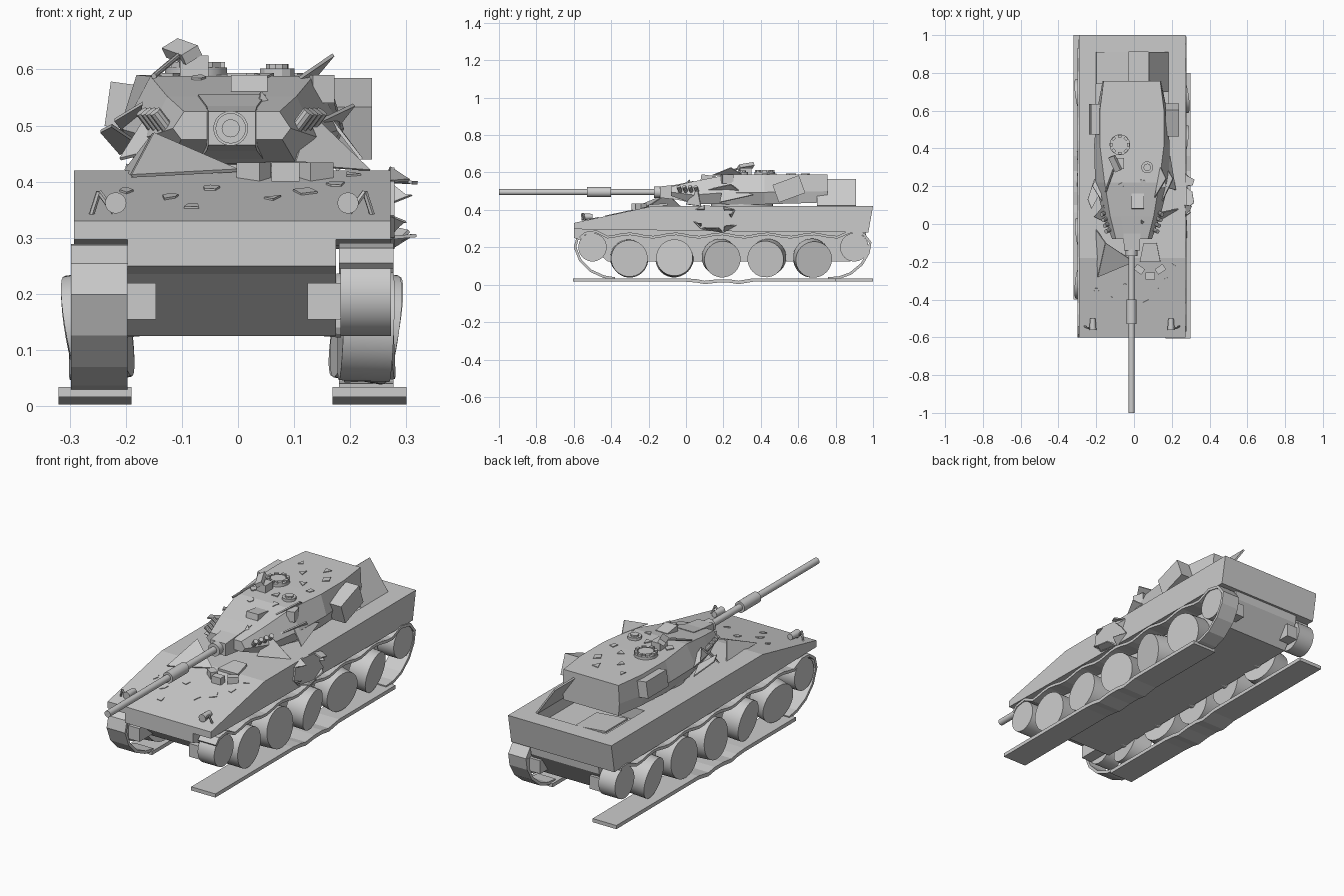
import bpy, math, random
from mathutils import Vector, Euler

if "Cube" in bpy.data.objects:
    bpy.data.objects.remove(bpy.data.objects["Cube"])
random.seed(4)
XC = -0.011
ROUND = []

def mesh(name, verts, faces):
    m = bpy.data.meshes.new(name)
    m.from_pydata([tuple(v) for v in verts], [], faces)
    m.validate()
    o = bpy.data.objects.new(name, m)
    bpy.context.collection.objects.link(o)
    return o

def loft(name, rings):
    n = len(rings[0])
    v = [p for r in rings for p in r]
    f = [tuple(range(n))[::-1], tuple(range(len(v) - n, len(v)))]
    for k in range(len(rings) - 1):
        for i in range(n):
            j = (i + 1) % n
            f.append((k*n + i, k*n + j, k*n + n + j, k*n + n + i))
    return mesh(name, v, f)

def prism(name, yz, x0, x1):
    return loft(name, [[(x, y, z) for y, z in yz] for x in (x0, x1)])

def box(name, c, s, rot=(0, 0, 0)):
    e = Euler([math.radians(a) for a in rot])
    def pt(x, y, z):
        v = Vector((x*s[0]/2, y*s[1]/2, z*s[2]/2))
        v.rotate(e)
        return v + Vector(c)
    return loft(name, [[pt(-1, -1, z), pt(1, -1, z), pt(1, 1, z), pt(-1, 1, z)] for z in (-1, 1)])

def rod(name, p0, p1, r, n=24, r1=None):
    p0, p1 = Vector(p0), Vector(p1)
    d = (p1 - p0).normalized()
    u = d.orthogonal().normalized()
    w = d.cross(u)
    rings = [[p + (u*math.cos(2*math.pi*i/n) + w*math.sin(2*math.pi*i/n))*q for i in range(n)]
             for p, q in ((p0, r), (p1, r1 or r))]
    o = loft(name, rings)
    if n > 12:
        ROUND.append(o)
    return o

def plate(name, pts, t=0.006):
    pts = [Vector(p) for p in pts]
    n = (pts[1] - pts[0]).cross(pts[2] - pts[0]).normalized()*t/2
    return loft(name, [[p - n for p in pts], [p + n for p in pts]])

def ribbon(name, path, x0, x1, t):
    P = [Vector(p) for p in path]
    a, b = [], []
    for i, p in enumerate(P):
        d = (P[min(i + 1, len(P) - 1)] - P[max(i - 1, 0)]).normalized()
        n = Vector((-d.y, d.x))*t/2
        a.append(p + n)
        b.append(p - n)
    return loft(name, [[(x0, *l), (x1, *l), (x1, *r), (x0, *r)] for l, r in zip(a, b)])

# Upper hull with the open engine bay cut into the rear deck
hull = prism("upper_hull", [(-.6, .297), (-.6, .33), (-.18, .42), (1, .42), (.975, .28), (.3, .285)], -.292, .272)
cutter = box("bay_cutter", (-.01, .76, .43), (.38, .3, .14))
cutter.hide_render = True
mod = hull.modifiers.new("bay", 'BOOLEAN')
mod.operation, mod.solver, mod.object = 'DIFFERENCE', 'EXACT', cutter
bpy.context.view_layer.objects.active = hull
bpy.ops.object.modifier_apply(modifier="bay")
bpy.data.objects.remove(cutter)
plate("open_engine_cover", [(.18, .7, .42), (.18, .91, .42), (.08, .91, .563), (.08, .7, .563)], .008)
plate("loose_engine_cover", [(-.2, .74, .428), (-.03, .74, .412), (-.03, .91, .412), (-.2, .91, .428)], .008)
prism("lower_hull", [(-.6, .3), (-.6, .25), (-.55, .235), (-.42, .125), (.88, .125), (.96, .24), (.965, .3)], -.197, .175)

# Running gear
ROAD = [-.305, -.06, .188, .432, .677]
TILT = {1: [(2, 3), (-4, -2), (8, 9), (7, -9), (10, 9)], -1: [(-10, -8), (-8, 8), (3, 2), (2, -3), (-9, 9)]}
def wheel(name, side, y, z, r, lean=0, toe=0):
    d = Vector((.045, 0, 0))
    d.rotate(Euler((0, math.radians(lean), math.radians(toe))))
    c = Vector((XC + side*.239, y, z))
    rod(name, c - d, c + d, r, 28)
for s in (1, -1):
    for y, (l, t) in zip(ROAD, TILT[s]):
        wheel("road_wheel", s, y, .142, .098, l, t)
    wheel("front_idler", s, -.5, .2, .076)
    wheel("drive_sprocket", s, .9, .2, .076)
    for y in (-.5, .9):
        box("final_drive", (XC + s*.17, y, .187), (.07, .12, .065))
    for y in ROAD:
        rod("axle", (XC + s*.15, y, .15), (XC + s*.24, y, .142), .025, 12)

# Broken tracks: top runs with a wrap at one end, and flat strips on the ground
top = [(-.42 + i*.041, .263 + .009*math.cos(2*math.pi*(-.115 + i*.041)/.245)) for i in range(31)]
front = [(-.38, .033), (-.44, .043), (-.51, .075), (-.565, .13), (-.593, .2), (-.58, .25), (-.54, .28), (-.48, .282)]
rear = [(.88, .284), (.95, .27), (.985, .225), (.975, .17), (.94, .11), (.88, .06), (.82, .038), (.76, .033)]
ribbon("left_track_loop", front + top + [(.88, .282), (.93, .278)], -.298, -.197, .014)
ribbon("right_track_loop", [(-.565, .25), (-.54, .275), (-.48, .284)] + top + rear, .18, .277, .014)
dip = [(.0, .025), (.06, .02), (.1, .012), (.17, .02), (.23, .02), (.28, .012), (.36, .025)]
ribbon("left_track_strip", [(-.4, .025)] + dip + [(1, .025)], -.32, -.19, .018)
ribbon("right_track_strip", [(-.605, .025)] + dip + [(.8, .025)], .168, .3, .018)

# Turret shell lofted along its length: y, bottom z, top z, half widths bottom/mid/top
rings = []
for y, zb, zt, b, m, t in [(-.08, .475, .525, .09, .105, .085), (.04, .432, .552, .115, .15, .115),
                           (.22, .43, .588, .16, .195, .145), (.42, .43, .59, .17, .2, .17),
                           (.6, .435, .59, .165, .185, .17), (.757, .44, .59, .15, .155, .15)]:
    zm = zb + (zt - zb)*.4
    rings.append([(XC + x, y, z) for x, z in ((-b, zb), (b, zb), (m, zm), (t, zt), (-t, zt), (-m, zm))])
loft("turret", rings)
rod("turret_ring", (XC, .3, .41), (XC, .3, .44), .165, 32)
loft("mantlet", [[(XC + x*w, y, .495 + z*h) for x, z in ((-1, -1), (1, -1), (1, 1), (-1, 1))]
                 for y, w, h in ((-.14, .042, .03), (-.05, .045, .04), (.04, .06, .06))])
box("right_stowage_bin", (.203, .55, .512), (.072, .15, .1), (20, 0, 0))
box("left_stowage_bin", (-.205, .555, .535), (.055, .16, .08), (0, 8, 0))

# Gun
GX = XC - .002
rod("gun_barrel", (GX, -1, .495), (GX, -.1, .495), .016)
rod("bore_evacuator", (GX, -.53, .495), (GX, -.4, .495), .027)
rod("gun_collar", (GX, -.17, .495), (GX, -.1, .495), .031)

# Smoke launchers
for s in (1, -1):
    for i in range(4):
        y = -.025 + i*.03
        x = XC + s*(.107 + i*.008)
        rod("smoke_launcher", (x, y, .485), (x + s*.03, y - .015, .525), .011, 10)
    box("launcher_bracket", (XC + s*.115, .03, .49), (.03, .12, .014), (0, 0, -s*15))

# Cupola, machine gun, hatch and sights
rod("cupola", (-.075, .42, .585), (-.075, .42, .603), .055, 16)
rod("cupola_hatch", (-.075, .42, .6), (-.075, .42, .61), .036, 12)
for i in range(8):
    a = i*math.pi/4
    box("periscope", (-.075 + .045*math.cos(a), .42 + .045*math.sin(a), .607), (.014, .02, .012), (0, 0, 45*i))
rod("loader_hatch", (.07, .3, .585), (.07, .3, .602), .032, 12)
rod("loader_hatch_cap", (.07, .3, .6), (.07, .3, .61), .02, 10)
box("machine_gun_mount", (-.078, .32, .605), (.05, .06, .04))
box("machine_gun", (-.1, .32, .632), (.035, .085, .02), (10, -30, 20))
rod("machine_gun_barrel", (-.1, .31, .63), (-.15, .17, .588), .005, 8)
box("gunner_sight", (.02, .12, .57), (.065, .08, .03), (-8, 0, 0))
box("roof_box", (.145, .22, .565), (.04, .06, .05), (0, 0, 15))

# Headlights with guards
for s in (1, -1):
    x = XC + s*.207
    rod("headlight", (x, -.56, .362), (x, -.5, .365), .019, 16, .014)
    rod("headlight_guard", (x + s*.045, -.54, .335), (x + s*.03, -.55, .382), .005, 6)
    rod("headlight_guard", (x + s*.03, -.55, .382), (x + s*.003, -.55, .345), .005, 6)

# Driver hatch periscopes
for x, y, a in ((.028, -.24, -35), (.085, -.275, 0), (.14, -.24, 35)):
    box("driver_periscope", (x, y, .417), (.05, .035, .034), (0, 0, a))
plate("driver_hatch", [(.03, -.2, .422), (.14, -.2, .422), (.12, -.1, .43), (.05, -.1, .43)], .012)

# Torn armour plates
TORN = [
    [(-.2, -.03, .42), (-.19, -.28, .41), (-.15, -.1, .485)], [(-.19, -.28, .41), (0, -.2, .42), (-.15, -.1, .485)],
    [(-.245, .13, .49), (-.21, .24, .45), (-.18, .16, .47), (-.225, .08, .5)],
    [(-.21, .04, .44), (-.16, .1, .52), (-.13, .0, .46)], [(-.22, .2, .51), (-.17, .12, .54), (-.18, .3, .46)],
    [(.11, .14, .585), (.17, .24, .626), (.14, .3, .59)], [(.15, .12, .51), (.207, .24, .537), (.17, .3, .49)],
    [(.1, 0, .43), (.235, .08, .42), (.13, .06, .52)], [(.19, .36, .48), (.22, .18, .44), (.15, .2, .53)],
    [(.03, -.05, .5), (.1, -.02, .48), (.04, .02, .56)]]
for p in TORN:
    plate("torn_turret_plate", p)

# Blown-out hull side panel
rim = [(.05, .4), (.1, .425), (.2, .415), (.26, .4), (.24, .36), (.27, .32), (.2, .28), (.08, .3), (.04, .34)]
plate("blown_panel_core", [(.274, y, z) for y, z in rim], .01)
for i, out in ((0, .305), (2, .32), (3, .31), (5, .305), (6, .318), (7, .3)):
    (y0, z0), (y1, z1) = rim[i], rim[(i + 1) % len(rim)]
    cy, cz = (y0 + y1)/2*.75 + .15*.25, (z0 + z1)/2*.8 + .36*.2
    plate("blown_panel_shard", [(.27, y0, z0), (.27, y1, z1), (out, (cy + y1)/2, cz), (out - .01, (cy + y0)/2, cz)])

# Small impact scars on the turret roof and glacis
def scar(name, x, y, height):
    k, a0 = random.choice((3, 4, 5)), random.random()*6.28
    pts = []
    for i in range(k):
        r, a = random.uniform(.012, .03), a0 + 2*math.pi*i/k
        px, py = x + r*.8*math.cos(a), y + r*math.sin(a)
        pts.append((px, py, height(py)))
    plate(name, pts, .005)
for x, y in ((-.1, .64), (.04, .64), (-.04, .56), (.09, .56), (.03, .47), (.1, .42), (-.12, .3), (0, .3), (-.07, .2), (.05, .22)):
    scar("roof_scar", x, y, lambda v: .591 if v > .22 else .589 - (.22 - v)*.2)
for x, y in ((-.12, -.4), (-.05, -.33), (-.08, -.48), (.06, -.42), (.12, -.36), (.2, -.22), (.17, -.3), (-.2, -.35)):
    scar("glacis_scar", x, y, lambda v: .421 + min(0, (v + .18)*.2143))

# Smooth the round parts
bpy.ops.object.select_all(action='DESELECT')
for o in ROUND:
    o.select_set(True)
bpy.context.view_layer.objects.active = ROUND[0]
bpy.ops.object.shade_smooth_by_angle(angle=math.radians(30))
